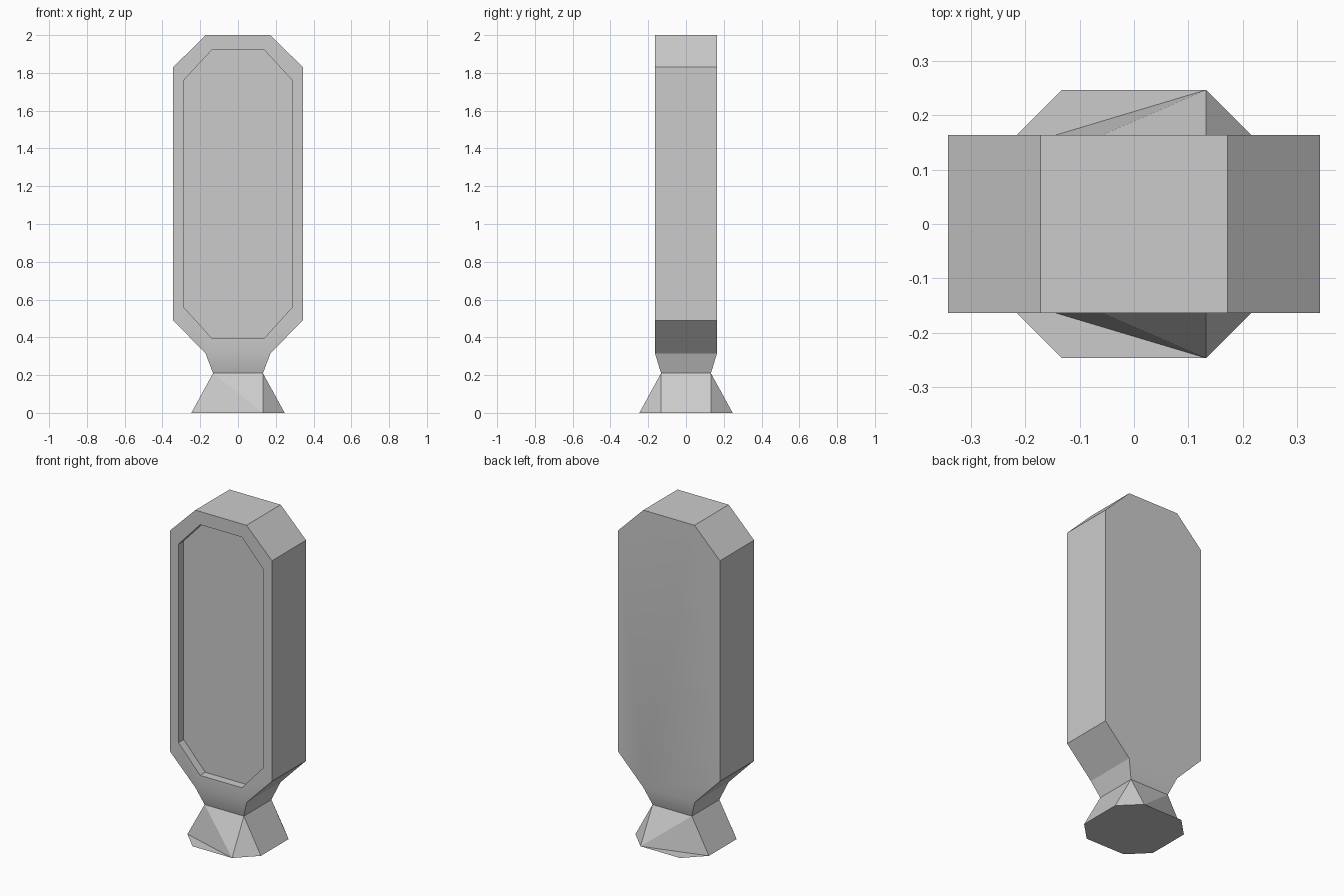
import bpy, bmesh

if "Cube" in bpy.data.objects:
    bpy.data.objects.remove(bpy.data.objects["Cube"])


def make_object(name, bm):
    mesh = bpy.data.meshes.new(name)
    bm.to_mesh(mesh)
    bm.free()
    obj = bpy.data.objects.new(name, mesh)
    bpy.context.collection.objects.link(obj)
    return obj


def octagon(bm, y, wide, narrow, z0, z1, z2, z3):
    """Chamfered upright outline, counter-clockwise seen from the front."""
    right = [(narrow, z0), (wide, z1), (wide, z2), (narrow, z3)]
    left = [(-x, z) for x, z in reversed(right)]
    return [bm.verts.new((x, y, z)) for x, z in right + left]


def bridge(bm, a, b, skip=()):
    n = len(a)
    return [bm.faces.new((a[i], b[i], b[(i + 1) % n], a[(i + 1) % n]))
            for i in range(n) if i not in skip]


DEPTH, NECK, NECK_Z = 0.164, 0.132, 0.21

# Body: chamfered slab with a recessed front panel and a tapering neck
bm = bmesh.new()
outer = (0.343, 0.172, 0.315, 0.49, 1.83, 2.0)
inner = (0.285, 0.14, 0.397, 0.557, 1.763, 1.92)
back = octagon(bm, DEPTH, *outer)
front = octagon(bm, -DEPTH, *outer)
rim = octagon(bm, -DEPTH, *inner)
panel = octagon(bm, -DEPTH + 0.05, *inner)
bridge(bm, front, back, skip=(7,))          # open where the neck joins
smooth_faces = bridge(bm, rim, front)
bridge(bm, panel, rim)
bm.faces.new(panel)
smooth_faces.append(bm.faces.new(back[::-1]))

top = [front[7], front[0], back[0], back[7]]
low = [bm.verts.new((x * NECK, y * NECK, NECK_Z))
       for x, y in ((-1, -1), (1, -1), (1, 1), (-1, 1))]
neck = bridge(bm, top, low)
for f in smooth_faces + [neck[0], neck[2]]:
    f.smooth = True
make_object("body", bm)

# Foot: square top flaring to an octagonal base
bm = bmesh.new()
W, N = 0.247, 0.133
sides = {}
for s in (-1, 1):
    a, b, c, d = [bm.verts.new((x, s * y, 0))
                  for x, y in ((-W, N), (-N, W), (N, W), (W, N))]
    tl, tr = [bm.verts.new((x, s * NECK, NECK_Z)) for x in (-NECK, NECK)]
    sides[s] = (a, b, c, d, tl, tr)
    # Folded front and back faces
    for tri in ((a, b, c), (a, c, tl), (tl, c, tr), (tr, c, d)):
        bm.faces.new(tri if s < 0 else tri[::-1])
fa, fb, fc, fd, ftl, ftr = sides[-1]
ba, bb, bc, bd, btl, btr = sides[1]
bm.faces.new((fd, bd, btr, ftr))
bm.faces.new((ba, fa, ftl, btl))
# Underside on its own vertices
ring = [bm.verts.new(v.co) for v in (fa, ba, bb, bc, bd, fd, fc, fb)]
bm.faces.new(ring)
make_object("foot", bm)
